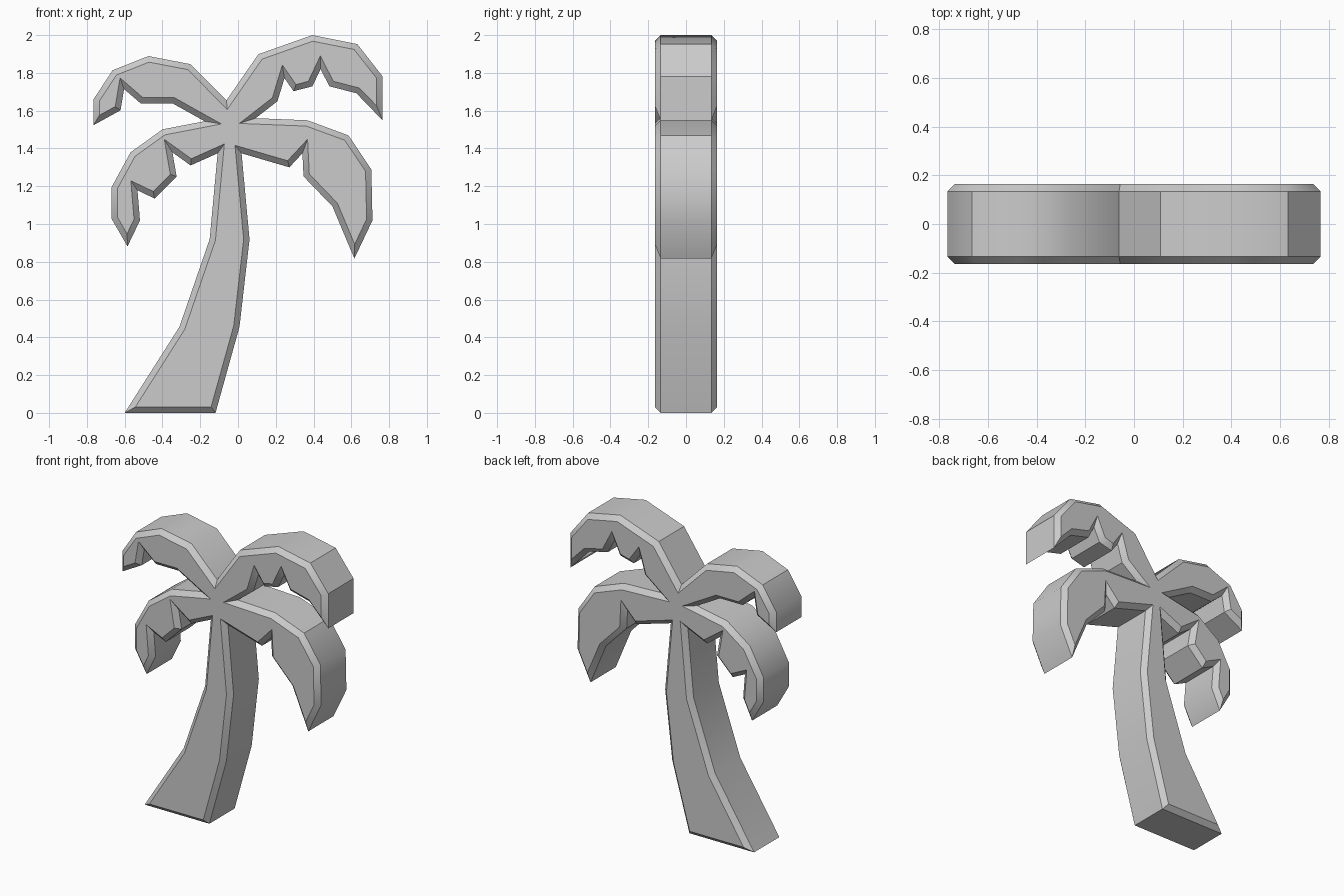
import bpy, bmesh
from math import radians
from mathutils import Vector

if "Cube" in bpy.data.objects:
    bpy.data.objects.remove(bpy.data.objects["Cube"])

# Outline of each part in the front plane (x, z), clockwise around the tree
trunk_left = [(-.60, 0), (-.31, .456), (-.15, .92), (-.108, 1.374)]
lower_left_frond = [(-.251, 1.31), (-.347, 1.379), (-.325, 1.252), (-.442, 1.135),
                    (-.532, 1.178), (-.519, 1.019), (-.585, .881), (-.67, 1.029),
                    (-.67, 1.194), (-.569, 1.379), (-.40, 1.501), (-.177, 1.544)]
upper_left_frond = [(-.347, 1.639), (-.516, 1.639), (-.603, 1.714), (-.622, 1.602),
                    (-.765, 1.523), (-.765, 1.66), (-.664, 1.814), (-.474, 1.889),
                    (-.251, 1.846), (-.061, 1.655)]
upper_right_frond = [(.108, 1.899), (.394, 2.0), (.632, 1.952), (.765, 1.782),
                     (.765, 1.549), (.627, 1.692), (.484, 1.729), (.437, 1.82),
                     (.394, 1.729), (.294, 1.703), (.246, 1.772), (.209, 1.65),
                     (.093, 1.56)]
lower_right_frond = [(.368, 1.549), (.585, 1.469), (.706, 1.289), (.712, 1.019),
                     (.616, .817), (.50, 1.093), (.347, 1.252), (.341, 1.374),
                     (.272, 1.30), (.019, 1.374)]
trunk_right = [(.061, .918), (.008, .456), (-.119, 0)]

outline = [Vector(p) for p in trunk_left + lower_left_frond + upper_left_frond
           + upper_right_frond + lower_right_frond + trunk_right]


def inset(points, dist):
    """Move every edge of a clockwise outline inwards by dist, with mitred corners."""
    result = []
    for i, p in enumerate(points):
        a = (p - points[i - 1]).normalized()
        b = (points[(i + 1) % len(points)] - p).normalized()
        na, nb = Vector((a.y, -a.x)), Vector((b.y, -b.x))
        result.append(p + (na + nb) * dist / (1 + na.dot(nb)))
    return result


# Thick cut-out slab with chamfered front and back rims
BEVEL, HALF = .031, .165
face = inset(outline, BEVEL)
bm = bmesh.new()
loops = [[bm.verts.new((p.x, y, p.y)) for p in pts] for pts, y in
         ((face, -HALF), (outline, BEVEL - HALF), (outline, HALF - BEVEL), (face, HALF))]
for near, far in zip(loops, loops[1:]):
    for i in range(len(near)):
        bm.faces.new((near[i - 1], near[i], far[i], far[i - 1]))
caps = [bm.faces.new(loops[0]), bm.faces.new(loops[-1])]
bmesh.ops.recalc_face_normals(bm, faces=bm.faces)
bmesh.ops.triangulate(bm, faces=caps)

mesh = bpy.data.meshes.new("palm_tree")
bm.to_mesh(mesh)
bm.free()
tree = bpy.data.objects.new("palm_tree", mesh)
bpy.context.collection.objects.link(tree)

# Smooth the gentle curves, keep the rims and tips crisp
bpy.context.view_layer.objects.active = tree
tree.select_set(True)
bpy.ops.object.shade_smooth_by_angle(angle=radians(35))
